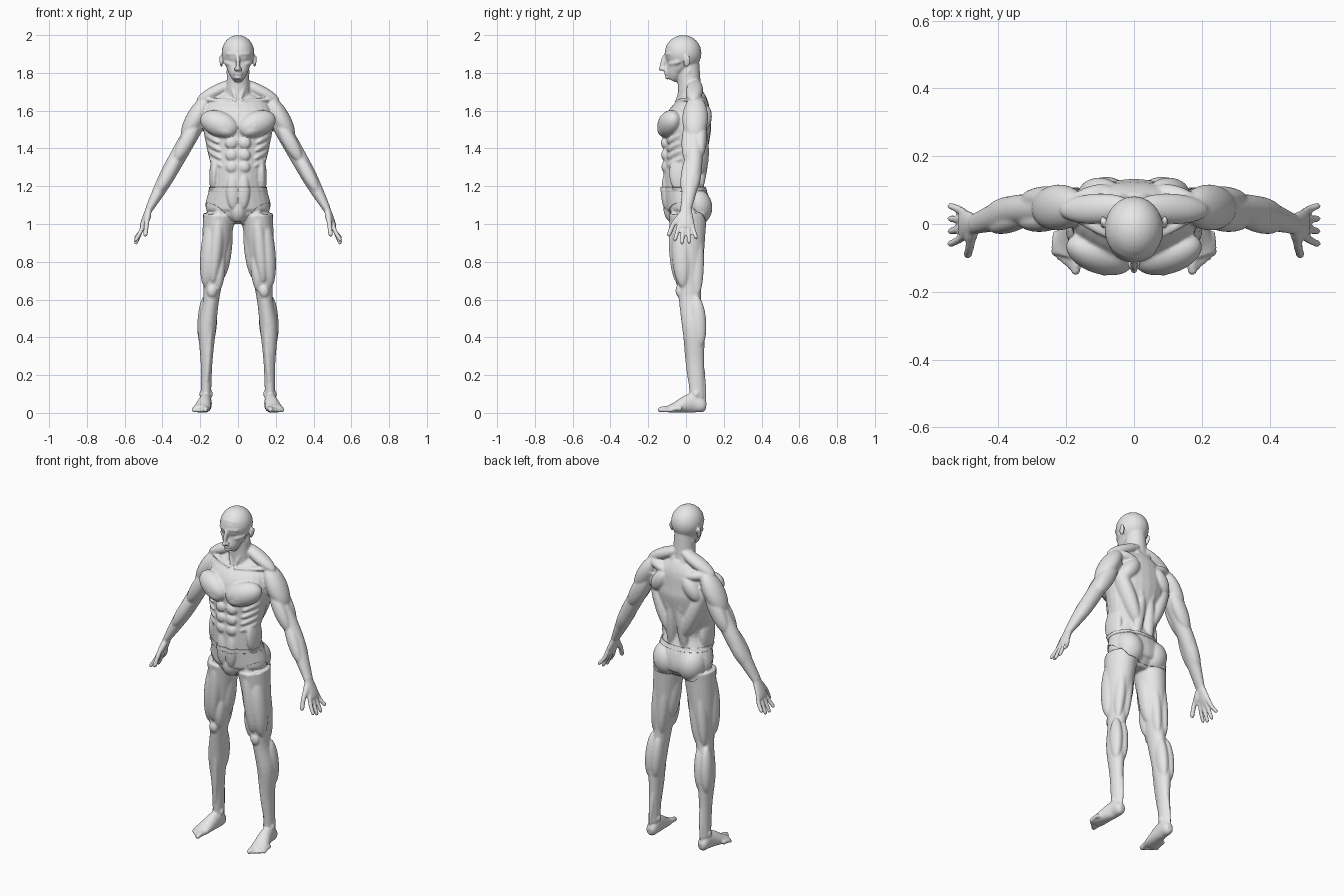
import bpy, bmesh, math
from mathutils import Vector, Matrix

cube = bpy.data.objects.get("Cube")
if cube:
    bpy.data.objects.remove(cube)

Y, Z = Vector((0, 1, 0)), Vector((0, 0, 1))
bm = bmesh.new()


def spline(a, b, c, d, t):
    return [(2 * q + (r - p) * t + (2 * p - 5 * q + 4 * r - s) * t * t
             + (3 * q - p - 3 * r + s) * t ** 3) / 2 for p, q, r, s in zip(a, b, c, d)]


def loft(rings, hint=Y, sides=24, steps=5):
    """Skin over oval rings; each ring is a centre, a half width and a half depth along the hint."""
    rows = [[*centre, wide, deep] for centre, wide, deep in rings]
    ends = [rows[0], *rows, rows[-1]]
    path = [spline(*ends[i:i + 4], k / steps) for i in range(len(rows) - 1) for k in range(steps)]
    path.append(rows[-1])
    centres = [Vector(row[:3]) for row in path]
    angles = [math.tau * k / sides for k in range(sides)]
    loops = []
    for i, (centre, row) in enumerate(zip(centres, path)):
        along = (centres[min(i + 1, len(path) - 1)] - centres[max(i - 1, 0)]).normalized()
        back = (hint - along * hint.dot(along)).normalized()
        side = back.cross(along)
        loops.append([bm.verts.new(centre + side * math.cos(a) * row[3] + back * math.sin(a) * row[4])
                      for a in angles])
    for lower, upper in zip(loops, loops[1:]):
        for k in range(sides):
            bm.faces.new((lower[k - 1], lower[k], upper[k], upper[k - 1]))
    bm.faces.new(loops[0])
    bm.faces.new(loops[-1])


def midline(rows):
    """Loft whose ring centres stay on the plane of symmetry."""
    loft([(Vector((0, y, z)), wide, deep) for y, z, wide, deep in rows])


def muscle(origin, insertion, wide, deep, start=0, end=1, out=0, back=0, up=0):
    """Ellipsoid lying along part of the line between two landmarks."""
    origin, insertion, shift = Vector(origin), Vector(insertion), Vector((out, back, up))
    p, q = origin.lerp(insertion, start) + shift, origin.lerp(insertion, end) + shift
    along = (q - p).normalized()
    rear = (Y - along * Y.dot(along)).normalized()
    turn = Matrix((rear.cross(along), rear, along)).transposed().to_4x4()
    size = Matrix.Diagonal((wide, deep, (q - p).length / 2, 1))
    bmesh.ops.create_uvsphere(bm, u_segments=24, v_segments=16, radius=1,
                              matrix=Matrix.Translation((p + q) / 2) @ turn @ size)


def digit(points, radius, hint=Y):
    """Finger or toe with a rounded, slightly tapering end."""
    tip, end = Vector(points[-1]), radius * .85
    loft([(point, radius + (end - radius) * i / (len(points) - 1),
           radius + (end - radius) * i / (len(points) - 1)) for i, point in enumerate(points)], hint)
    muscle(tip - Z * end, tip + Z * end, wide=end, deep=end)


# Landmarks of the left half
nape = Vector((.02, .05, 1.75))
collar = Vector((.01, -.05, 1.65))
shoulder_tip = Vector((.2, .04, 1.66))
sternum = Vector((.02, -.1, 1.5))
armpit = Vector((.18, -.05, 1.56))
nipple = Vector((.09, -.147, 1.51))
rib = Vector((.1, -.1, 1.43))
belly = Vector((.036, -.112, 1.46))
groin = Vector((.025, -.105, 1.08))
flank = Vector((.12, -.03, 1.37))
hip_bone = Vector((.13, -.02, 1.16))
blade = Vector((.06, .1, 1.63))
spine = Vector((.03, .1, 1.4))
loin = Vector((.04, .08, 1.25))
shoulder = Vector((.18, .05, 1.6))
elbow = Vector((.35, .04, 1.3))
wrist = Vector((.47, 0, 1.08))
knuckles = Vector((.51, 0, .98))
hip = Vector((.1, .01, 1.05))
knee = Vector((.14, .02, .62))
calf = Vector((.163, .04, .45))
ankle = Vector((.17, .06, .08))

# Trunk and neck
midline([(.01, 1, .08, .06), (.01, 1.05, .15, .1), (.01, 1.1, .17, .115), (-.02, 1.25, .136, .1),
         (0, 1.4, .165, .115), (.01, 1.53, .186, .125), (.035, 1.63, .165, .09), (.035, 1.7, .07, .055)])
midline([(.03, 1.62, .075, .07), (.02, 1.7, .064, .062), (.01, 1.86, .055, .06)])
muscle(collar, (.06, .02, 1.82), wide=.012, deep=.014)
muscle(collar, shoulder_tip, wide=.011, deep=.014, back=-.01)
muscle(nape, shoulder_tip, wide=.034, deep=.045, start=-.1, end=1.1)

# Chest and abdomen
muscle(sternum, armpit, wide=.068, deep=.06, start=-.1, end=1.1, back=-.012)
muscle(sternum, armpit, wide=.043, deep=.05, end=.8, back=-.02, up=-.02)
muscle(nipple, nipple + Z * .012, wide=.006, deep=.008)
for i in range(3):
    muscle(belly, groin, wide=.033, deep=.021, start=i / 6, end=(i + 1) / 6)
muscle(belly, groin, wide=.032, deep=.022, start=.5)
for i in range(4):
    muscle(rib, rib + Vector((.07, .075, .045)), wide=.015, deep=.016, out=-.006 * i, up=-.042 * i)
muscle(flank, hip_bone, wide=.027, deep=.065)

# Back and seat
muscle(loin, shoulder, wide=.045, deep=.055)
muscle(blade, (.15, .09, 1.5), wide=.045, deep=.042)
muscle(blade, shoulder_tip, wide=.03, deep=.04)
muscle(nape, spine, wide=.032, deep=.03, out=.01, back=.01)
muscle(loin, spine, wide=.03, deep=.027, start=-.7, end=1.4)
muscle((.065, .065, 1), (.1, .05, 1.18), wide=.075, deep=.078)
muscle((0, -.085, 1.13), (0, -.06, 1.01), wide=.042, deep=.042)

# Skull, jaw and ear
muscle((0, -.015, 1.81), (0, -.015, 2), wide=.087, deep=.097)
midline([(-.078, 1.762, .024, .026), (-.065, 1.79, .045, .042), (-.045, 1.86, .072, .053),
         (-.035, 1.89, .077, .062), (-.025, 1.93, .08, .082)])
muscle((.066, 0, 1.865), (.018, -.09, 1.77), wide=.014, deep=.022)
muscle((0, -.1, 1.765), (0, -.1, 1.785), wide=.02, deep=.011)
muscle((.086, 0, 1.83), (.095, .01, 1.893), wide=.008, deep=.019)

# Brow, eye, cheek, nose and lips
brow, nose, lips = Vector((0, -.11, 1.9)), Vector((0, -.13, 1.81)), Vector((0, -.108, 1.8))
muscle(brow, (.066, -.078, 1.9), wide=.01, deep=.013)
muscle(brow, nose, wide=.011, deep=.016)
muscle(nose, nose + Z * .022, wide=.011, deep=.013, back=-.004)
muscle(nose, nose + Z * .02, wide=.009, deep=.012, out=.012, back=.012)
muscle((.03, -.09, 1.873), (.034, -.09, 1.887), wide=.016, deep=.011)
muscle((.036, -.092, 1.845), (.078, -.03, 1.86), wide=.014, deep=.014)
for height in (-.006, .006):
    muscle(lips, lips + Vector((.026, .014, 0)), wide=.006, deep=.01, start=-.3, up=height)

# Arm
loft([(shoulder, .045, .055), (shoulder.lerp(elbow, .5), .045, .048), (elbow, .043, .045),
      (elbow.lerp(wrist, .4), .038, .043), (wrist, .021, .03)])
muscle(shoulder, elbow, wide=.052, deep=.068, start=-.25, end=.52, out=.02)
muscle(shoulder, elbow, wide=.038, deep=.033, start=.2, end=.9, back=-.035)
muscle(shoulder, elbow, wide=.045, deep=.036, start=.1, end=.85, back=.03)
muscle(elbow, wrist, wide=.034, deep=.03, start=-.4, end=.6, back=-.03)
muscle(elbow, wrist, wide=.036, deep=.034, start=-.2, end=.7, back=.015)

# Hand
loft([(wrist, .019, .029), (wrist.lerp(knuckles, .7), .017, .043), (knuckles, .012, .042)])
for i in range(4):
    base, tip = -.034 + .022 * i, -.058 + .037 * i
    digit([(.5, base, 1), (.515, (base + tip) / 2, .96),
           (.54, tip, .9 + .01 * (i - 1.3) ** 2)], radius=.0125)
digit([(.476, -.02, 1.06), (.484, -.066, 1), (.49, -.09, .945)], radius=.0145)
muscle(wrist, (.487, -.06, 1), wide=.018, deep=.02)

# Leg
loft([(hip, .085, .1), (hip.lerp(knee, .5), .07, .08), (knee, .043, .06), (calf, .047, .06),
      (calf.lerp(ankle, .5), .031, .045), (ankle, .027, .04)])
muscle(hip, knee, wide=.045, deep=.055, end=.9, out=.035, back=-.035)
muscle(hip, knee, wide=.03, deep=.038, start=.45, end=.95, out=-.03, back=-.04)
muscle(hip, knee, wide=.038, deep=.045, start=-.15, end=.85, back=-.06)
muscle(hip, knee, wide=.04, deep=.05, end=.8, out=-.045)
for side in (-.02, .025):
    muscle(hip, knee, wide=.032, deep=.04, out=side, back=.04)
muscle(hip, knee, wide=.027, deep=.02, start=.86, end=1.02, back=-.055)
for side in (-.005, .035):
    muscle(knee, ankle, wide=.032, deep=.042, end=.5, out=side, back=.035)
muscle(knee, ankle, wide=.017, deep=.015, end=.9, back=-.035)
muscle(knee, ankle, wide=.011, deep=.011, start=.6, end=1.05, back=.04)
for side in (-.025, .025):
    muscle(knee, ankle, wide=.011, deep=.016, start=.93, out=side, back=-.005)

# Foot and toes
loft([((.168, .106, .034), .016, .022), ((.17, .085, .038), .03, .037), ((.173, .03, .052), .034, .052),
      ((.19, -.06, .027), .046, .027), ((.197, -.095, .02), .043, .019)], hint=Z)
for i in range(5):
    x, y, radius = .166 + .0155 * i, .013 * i, .012 if i else .0165
    digit([(x, y - .075, .022), (x + .004, y - .11, .022), (x + .006, y - .137, radius)], radius, hint=Z)

# Fuse all forms into one smooth mirrored skin
grey = (.8, .8, .8, 1)
skin = bpy.data.materials.new("grey clay")
skin.use_nodes = True
skin.diffuse_color = grey
skin.node_tree.nodes["Principled BSDF"].inputs["Base Color"].default_value = grey
bmesh.ops.recalc_face_normals(bm, faces=bm.faces)
form = bpy.data.meshes.new("form")
bm.to_mesh(form)
bm.free()
body = bpy.data.objects.new("body", form)
bpy.context.collection.objects.link(body)
body.modifiers.new("mirror", "MIRROR").use_mirror_merge = False
fuse = body.modifiers.new("fuse", "REMESH")
fuse.mode, fuse.voxel_size = "VOXEL", .0055
soften = body.modifiers.new("soften", "SMOOTH")
soften.factor, soften.iterations = .5, 6
graph = bpy.context.evaluated_depsgraph_get()
mesh = bpy.data.meshes.new_from_object(body.evaluated_get(graph))
body.modifiers.clear()
body.data = mesh


def finish(part):
    part.data.materials.clear()
    part.data.materials.append(skin)
    part.data.shade_smooth()


def garment(name, planes, thickness):
    """Raised cloth cut from the skin by planes that face outward."""
    cloth = bmesh.new()
    cloth.from_mesh(mesh)
    for point, normal in planes:
        bmesh.ops.bisect_plane(cloth, geom=cloth.verts[:] + cloth.edges[:] + cloth.faces[:],
                               plane_co=point, plane_no=normal, clear_outer=True)
    data = bpy.data.meshes.new(name)
    cloth.to_mesh(data)
    cloth.free()
    part = bpy.data.objects.new(name, data)
    bpy.context.collection.objects.link(part)
    shell = part.modifiers.new("thickness", "SOLIDIFY")
    shell.thickness, shell.offset = thickness, 1
    finish(part)


# Briefs with a waistband
finish(body)
sides = [((s * .23, 0, 0), (s, 0, 0)) for s in (-1, 1)]
legs = [((s * .165, -.06, 1.135), (s * .12, -.07, -.135)) for s in (-1, 1)]
garment("briefs", sides + legs + [((0, 0, 1.19), Z), ((0, 0, 1.015), -Z)], thickness=.004)
garment("waistband", sides + [((0, 0, 1.195), Z), ((0, 0, 1.172), -Z)], thickness=.006)
